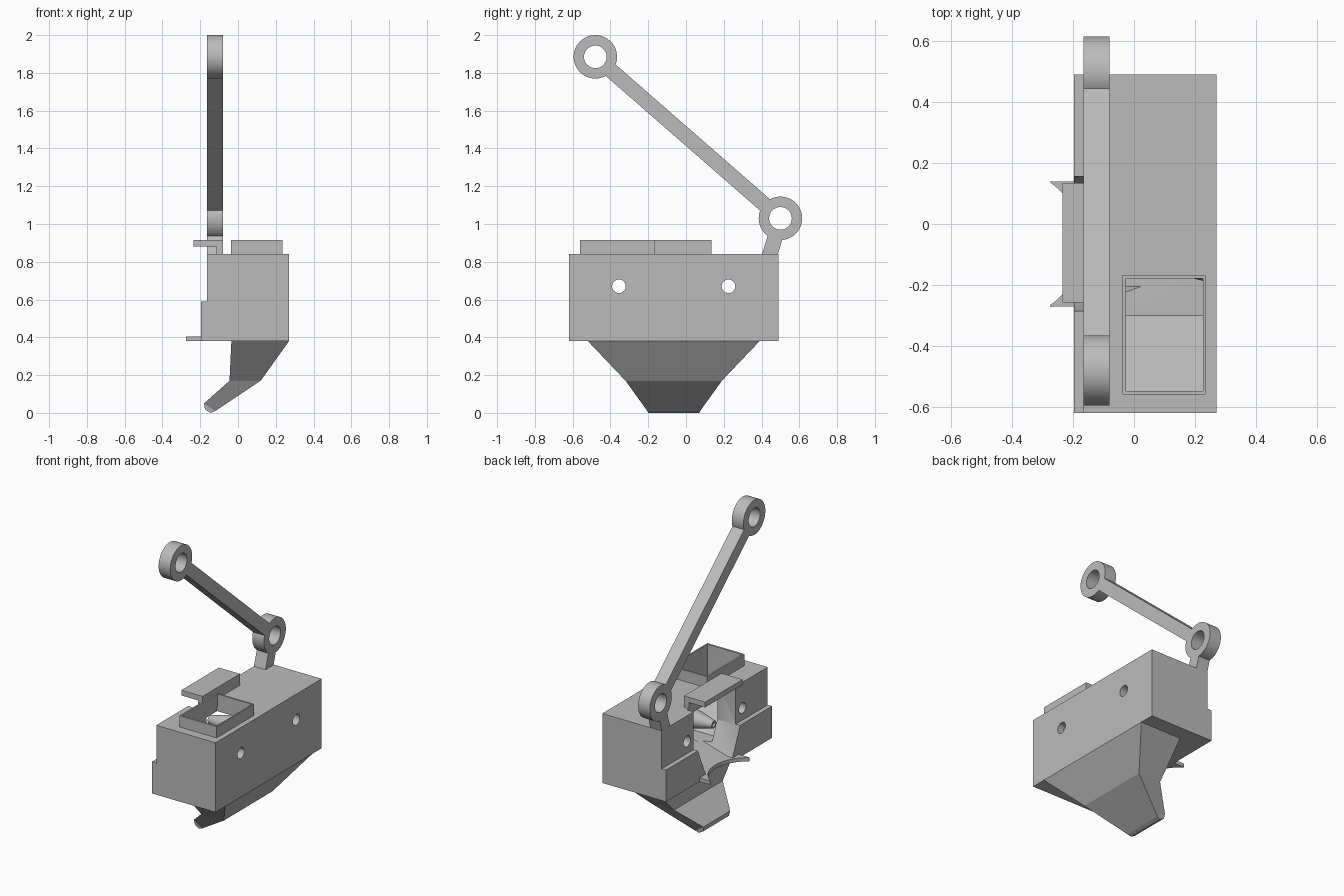
import bpy, bmesh, math
from mathutils import Matrix, Vector

if "Cube" in bpy.data.objects:
    bpy.data.objects.remove(bpy.data.objects["Cube"], do_unlink=True)

grey = bpy.data.materials.new("plain grey")
grey.use_nodes = True
grey.diffuse_color = (0.5, 0.5, 0.5, 1)
grey.node_tree.nodes["Principled BSDF"].inputs["Base Color"].default_value = (0.5, 0.5, 0.5, 1)


def finish(name, bm):
    bmesh.ops.recalc_face_normals(bm, faces=bm.faces[:])
    mesh = bpy.data.meshes.new(name)
    bm.to_mesh(mesh)
    bm.free()
    mesh.materials.append(grey)
    obj = bpy.data.objects.new(name, mesh)
    bpy.context.collection.objects.link(obj)
    return obj


def loft(name, rings):
    """Skin a list of equal-sized point rings and cap both ends."""
    bm = bmesh.new()
    rows = [[bm.verts.new(p) for p in ring] for ring in rings]
    n = len(rows[0])
    for a, b in zip(rows, rows[1:]):
        for i in range(n):
            j = (i + 1) % n
            bm.faces.new((a[i], a[j], b[j], b[i]))
    bm.faces.new(rows[0])
    bm.faces.new(rows[-1])
    return finish(name, bm)


def box(name, x0, x1, y0, y1, z0, z1):
    ring = [(x0, y0), (x1, y0), (x1, y1), (x0, y1)]
    return loft(name, [[(x, y, z) for x, y in ring] for z in (z0, z1)])


def side_prism(name, yz, x0, x1):
    return loft(name, [[(x, y, z) for y, z in yz] for x in (x0, x1)])


def cylinder_x(name, y, z, r0, r1, x0, x1, segments=48):
    bm = bmesh.new()
    place = Matrix.Translation(((x0 + x1) / 2, y, z)) @ Matrix.Rotation(math.pi / 2, 4, "Y")
    bmesh.ops.create_cone(bm, cap_ends=True, segments=segments, radius1=r0, radius2=r1,
                          depth=x1 - x0, matrix=place)
    return finish(name, bm)


def combine(target, others, operation):
    """Apply booleans in order and delete the helper solids."""
    for other in others:
        mod = target.modifiers.new("cut", "BOOLEAN")
        mod.operation, mod.solver, mod.object = operation, "EXACT", other
        other.hide_render = True
        bpy.context.view_layer.update()
        graph = bpy.context.evaluated_depsgraph_get()
        mesh = bpy.data.meshes.new_from_object(target.evaluated_get(graph))
        target.modifiers.clear()
        target.data = mesh
        bpy.data.objects.remove(other, do_unlink=True)


def smooth(obj):
    bpy.ops.object.select_all(action="DESELECT")
    obj.select_set(True)
    bpy.context.view_layer.objects.active = obj
    bpy.ops.object.shade_smooth_by_angle(angle=math.radians(25))


MID = -0.065            # plane of symmetry of the housing's working parts
LEFT, INNER = -0.165, -0.08

# Housing with a lower ledge, and the prong plate joined to it
profile = [(0.27, 0.38), (0.27, 0.84), (LEFT, 0.84), (LEFT, 0.59), (-0.197, 0.59), (-0.197, 0.38)]
housing = loft("housing", [[(x, y, z) for x, z in profile] for y in (-0.62, 0.49)])


def chamber_section(x, floor, roof):
    half = [(0.22, roof), (0.22, 0.585), (0.14, floor)]
    pts = [(MID + w, z) for w, z in half] + [(MID - w, z) for w, z in reversed(half)]
    return [(x, y, z) for y, z in pts]


chamber = loft("chamber_cutter", [chamber_section(-0.3, 0.405, 0.8),
                                  chamber_section(LEFT, 0.405, 0.8),
                                  chamber_section(0.23, 0.52, 0.8)])
notch = box("notch_cutter", -0.3, -0.115, MID - 0.22, MID + 0.22, 0.7, 0.9)
hopper = side_prism("hopper_cutter", [(-0.547, 0.9), (-0.547, 0.7), (-0.3, 0.46),
                                      (-0.175, 0.46), (-0.175, 0.9)], -0.03, 0.226)
holes = [cylinder_x("hole_cutter", MID + s * 0.29, 0.67, 0.036, 0.036, -0.4, 0.4, 32)
         for s in (-1, 1)]
combine(housing, [chamber, notch, hopper] + holes, "DIFFERENCE")

# Prong plate scooped by a round cut
plate = box("prong_plate", -0.275, -0.15, MID - 0.205, MID + 0.205, 0.38, 0.405)
combine(housing, [plate], "UNION")
bm = bmesh.new()
bmesh.ops.create_cone(bm, cap_ends=True, segments=96, radius1=0.245, radius2=0.245, depth=0.2,
                      matrix=Matrix.Translation((-0.415, MID, 0.36)))
combine(housing, [finish("scoop_cutter", bm)], "DIFFERENCE")
smooth(housing)

# Spindle cone inside the chamber
cone = cylinder_x("spindle_cone", MID, 0.67, 0.025, 0.125, -0.16, 0.24)
combine(cone, [cylinder_x("cone_bore", MID, 0.67, 0.014, 0.014, -0.3, 0.0, 24)], "DIFFERENCE")
smooth(cone)

# Tapering chute with a turned lip
def chute_ring(outer, inner, w):
    (xa, za), (xb, zb) = outer, inner
    return [(xa, MID - w, za), (xa, MID + w, za), (xb, MID + w, zb), (xb, MID - w, zb)]


loft("chute", [chute_ring((0.27, 0.38), (-0.035, 0.38), 0.455),
               chute_ring((0.12, 0.17), (-0.045, 0.17), 0.255),
               chute_ring((-0.12, 0.01), (-0.18, 0.05), 0.14),
               chute_ring((-0.145, 0.0), (-0.175, 0.018), 0.135)])

# Filler frame on the roof
frame = box("filler_frame", -0.038, 0.235, -0.56, -0.167, 0.835, 0.915)
combine(frame, [box("frame_cutter", -0.027, 0.226, -0.547, -0.178, 0.8, 1.0)], "DIFFERENCE")

# Overhanging clip
clip_profile = [(INNER, 0.82), (INNER, 0.915), (-0.235, 0.915), (-0.235, 0.88),
                (-0.115, 0.88), (-0.115, 0.82)]
loft("clip", [[(x, y, z) for x, z in clip_profile] for y in (-0.257, 0.135)])

# Lever: two eyes, a connecting bar and a foot
eyes = [Vector((-0.48, 1.885)), Vector((0.5, 1.03))]
run = (eyes[1] - eyes[0]).normalized()
side = Vector((-run.y, run.x)) * 0.04
start, end = eyes[0] + run * 0.08, eyes[1] - run * 0.08
lever = side_prism("lever", [start + side, end + side, end - side, start - side], LEFT, INNER)
foot = side_prism("lever_foot", [(0.4, 0.835), (0.485, 0.835), (0.52, 0.95), (0.437, 0.95)],
                  LEFT, INNER)
discs = [cylinder_x("eye_disc", e.x, e.y, 0.115, 0.115, LEFT, INNER, 64) for e in eyes]
bores = [cylinder_x("eye_bore", e.x, e.y, 0.06, 0.06, -0.4, 0.2) for e in eyes]
combine(lever, discs + [foot], "UNION")
combine(lever, bores, "DIFFERENCE")
smooth(lever)
